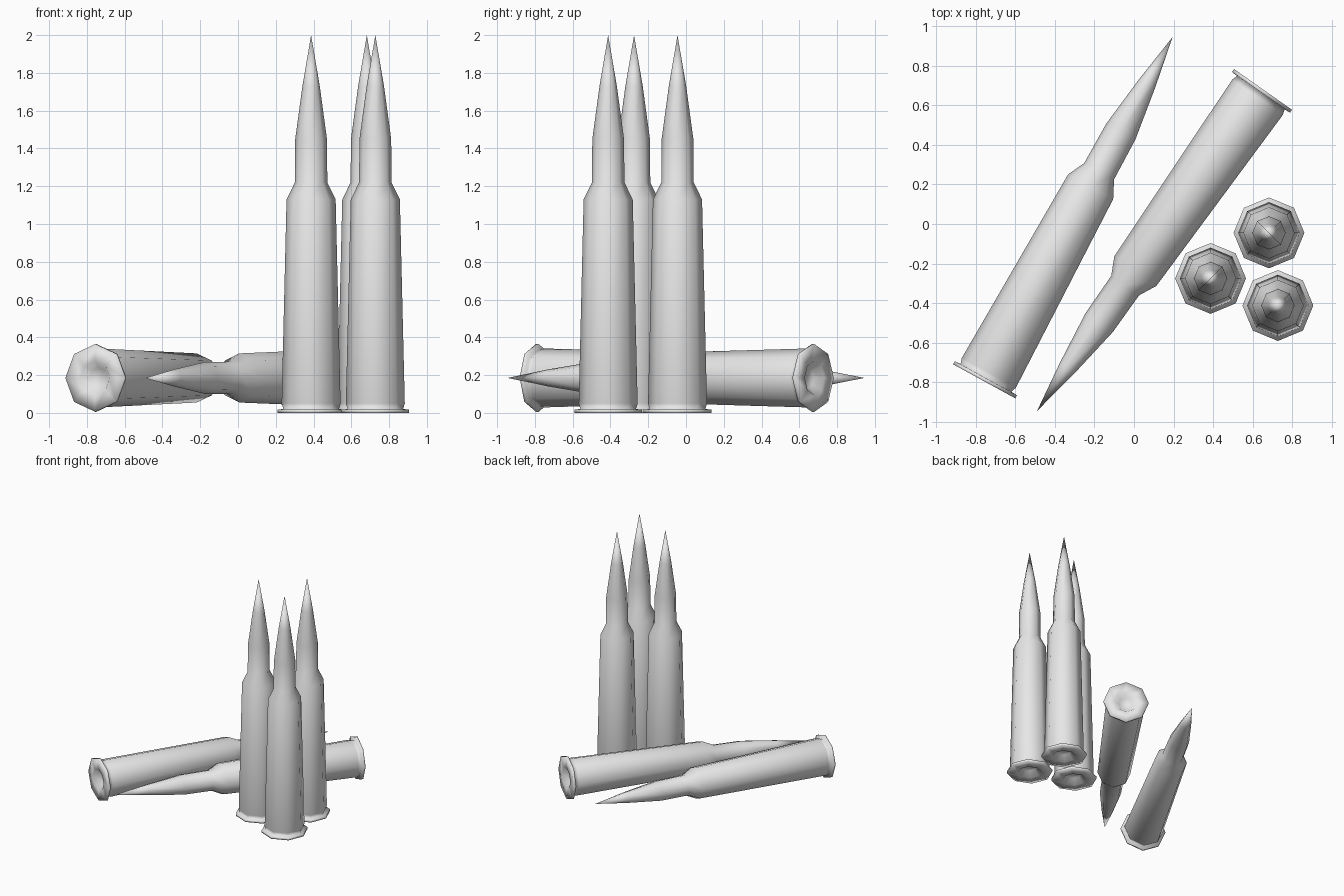
import bpy, bmesh, math
from mathutils import Matrix, Vector

cube = bpy.data.objects.get("Cube")
if cube:
    bpy.data.objects.remove(cube, do_unlink=True)

SIDES = 8

metal = bpy.data.materials.new("light_grey")
metal.use_nodes = True
grey = (0.8, 0.8, 0.8, 1)
metal.diffuse_color = grey
metal.node_tree.nodes["Principled BSDF"].inputs["Base Color"].default_value = grey

# (radius, height) from the primer recess, round the rim, up to the shoulder
# and neck; the last ring closes to a pointed tip
PROFILE = [
    (0.055, 0.045), (0.09, 0.0), (0.179, 0.0), (0.179, 0.018),
    (0.147, 0.02), (0.156, 0.05), (0.13, 1.13), (0.086, 1.22),
    (0.084, 1.45), (0.046, 1.73),
]
LENGTH = 2.0


def cartridge_mesh():
    """Lathe the profile into one closed eight-sided mesh."""
    bm = bmesh.new()
    rings = []
    for r, z in PROFILE:
        rings.append([bm.verts.new((r * math.cos(a), r * math.sin(a), z))
                      for a in (math.tau * i / SIDES for i in range(SIDES))])
    tip = bm.verts.new((0, 0, LENGTH))
    for low, high in zip(rings, rings[1:]):
        for i in range(SIDES):
            j = (i + 1) % SIDES
            bm.faces.new((low[i], low[j], high[j], high[i]))
    for i in range(SIDES):
        bm.faces.new((rings[-1][i], rings[-1][(i + 1) % SIDES], tip))
    bm.faces.new(rings[0][::-1])
    bmesh.ops.recalc_face_normals(bm, faces=bm.faces[:])
    for f in bm.faces:
        f.smooth = True
    me = bpy.data.meshes.new("cartridge")
    bm.to_mesh(me)
    bm.free()
    me.materials.append(metal)
    return me


mesh = cartridge_mesh()


def place(name, matrix):
    ob = bpy.data.objects.new(name, mesh)
    bpy.context.collection.objects.link(ob)
    ob.matrix_world = matrix


# Standing group
for n, (x, y) in enumerate([(0.387, -0.275), (0.682, -0.045), (0.727, -0.412)], 1):
    place(f"standing_cartridge_{n}", Matrix.Translation((x, y, 0)))

# Lying pair, each given by its base centre and tip, one corner pointing up
LYING = [((-0.757, -0.795), (0.195, 0.945)), ((0.652, 0.68), (-0.49, -0.945))]
for n, (base, tip) in enumerate(LYING, 1):
    start, end = Vector((*base, 0.185)), Vector((*tip, 0.185))
    axis = (end - start).normalized()
    up = Vector((0, 0, 1))
    turn = Matrix((up, axis.cross(up), axis)).transposed().to_4x4()
    fit = Matrix.Diagonal((1, 1, (end - start).length / LENGTH, 1))
    place(f"lying_cartridge_{n}", Matrix.Translation(start) @ turn @ fit)
